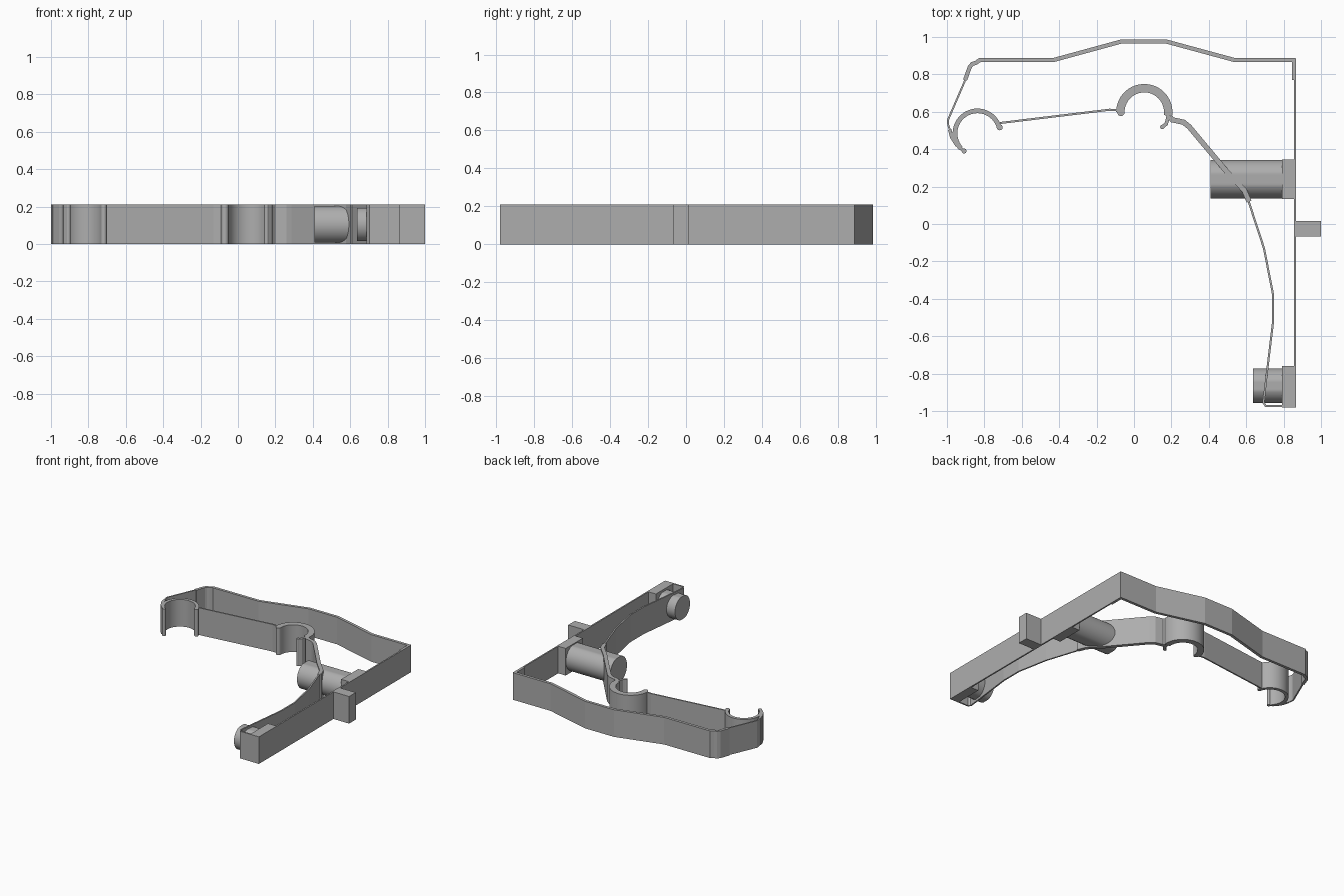
import bpy, bmesh
from math import cos, sin, radians
from mathutils import Vector

if "Cube" in bpy.data.objects:
    bpy.data.objects.remove(bpy.data.objects["Cube"])

HEIGHT = 0.21
grey = bpy.data.materials.new("plain grey")
grey.use_nodes = True
grey.diffuse_color = (0.42, 0.42, 0.42, 1)
grey.node_tree.nodes["Principled BSDF"].inputs["Base Color"].default_value = grey.diffuse_color


def finish(name, bm, smooth=False):
    bmesh.ops.recalc_face_normals(bm, faces=bm.faces[:])
    mesh = bpy.data.meshes.new(name)
    bm.to_mesh(mesh)
    bm.free()
    mesh.materials.append(grey)
    ob = bpy.data.objects.new(name, mesh)
    bpy.context.collection.objects.link(ob)
    if smooth:
        bpy.ops.object.select_all(action="DESELECT")
        ob.select_set(True)
        bpy.context.view_layer.objects.active = ob
        bpy.ops.object.shade_smooth_by_angle(angle=radians(30))
    return ob


def ribbon(name, path, width, smooth=False):
    """Upright strip following a plan path, with mitred bends."""
    pts = [Vector(p) for p in path]
    bm = bmesh.new()
    rings = []
    for i, p in enumerate(pts):
        a = (p - pts[i - 1]).normalized() if i else None
        b = (pts[i + 1] - p).normalized() if i < len(pts) - 1 else None
        a, b = a or b, b or a
        t = (a + b).normalized()
        off = Vector((-t.y, t.x)) * (width / 2 / max(t.dot(a), 0.5))
        rings.append([bm.verts.new((*q, z)) for q, z in
                      ((p + off, 0), (p - off, 0), (p - off, HEIGHT), (p + off, HEIGHT))])
    for r, s in zip(rings, rings[1:]):
        for k in range(4):
            n = (k + 1) % 4
            bm.faces.new((r[k], r[n], s[n], s[k]))
    bm.faces.new(rings[0])
    bm.faces.new(rings[-1])
    return finish(name, bm, smooth)


def arc(cx, cy, r, start, end, steps=28):
    angles = [radians(start + (end - start) * i / steps) for i in range(steps + 1)]
    return [(cx + r * cos(a), cy + r * sin(a)) for a in angles]


def block(name, x0, x1, y0, y1):
    bm = bmesh.new()
    bmesh.ops.create_cube(bm, size=1)
    for v in bm.verts:
        v.co = ((x0 + x1) / 2 + v.co.x * (x1 - x0),
                (y0 + y1) / 2 + v.co.y * (y1 - y0), (v.co.z + 0.5) * HEIGHT)
    return finish(name, bm)


def tip(name, x, y, r):
    """Rounded end of a strip."""
    bm = bmesh.new()
    bmesh.ops.create_cone(bm, cap_ends=True, segments=16, radius1=r, radius2=r, depth=HEIGHT)
    bmesh.ops.translate(bm, verts=bm.verts, vec=(x, y, HEIGHT / 2))
    return finish(name, bm, True)


def peg(name, x0, x1, y, r, flat):
    """Sideways round peg with flats along its top and bottom."""
    bm = bmesh.new()
    bmesh.ops.create_cone(bm, cap_ends=True, segments=64, radius1=r, radius2=r, depth=x1 - x0)
    for v in bm.verts:
        x, side, up = v.co.z, v.co.y, v.co.x
        v.co = ((x0 + x1) / 2 + x, y + side, HEIGHT / 2 + max(-flat, min(flat, up)))
    return finish(name, bm, True)


# Outer frame
ribbon("back_band", [(-0.903, 0.77), (-0.878, 0.84), (-0.865, 0.855), (-0.845, 0.862),
                     (-0.825, 0.876), (-0.433, 0.876), (-0.07, 0.975), (0.175, 0.975),
                     (0.54, 0.876), (0.864, 0.876)], 0.022)
ribbon("corner_stiffener", [(0.855, 0.885), (0.855, 0.77)], 0.02)
ribbon("side_wall", [(0.86, 0.885), (0.86, -0.97)], 0.011)
block("side_knob", 0.86, 1.0, -0.067, 0.015)

# Left clip and its spring link to the frame
ribbon("left_link", [(-0.9, 0.775), (-0.995, 0.555), (-0.993, 0.53), (-0.975, 0.47)], 0.01)
ribbon("left_hook", [(-0.985, 0.505), (-0.975, 0.465), (-0.95, 0.425), (-0.908, 0.388)], 0.018)
tip("left_hook_tip", -0.908, 0.39, 0.013)
ribbon("left_clip", arc(-0.837, 0.485, 0.12, 14, 222), 0.025, True)
tip("left_clip_tip", -0.718, 0.517, 0.016)

# Arm between the clips
ribbon("clip_arm", [(-0.715, 0.54), (-0.13, 0.611), (-0.08, 0.607)], 0.011)

# Middle clip
ribbon("middle_clip", arc(0.055, 0.598, 0.128, -8, 180), 0.045, True)
tip("middle_clip_tip", -0.07, 0.597, 0.02)
ribbon("middle_clip_lip", [(0.185, 0.6), (0.181, 0.565), (0.172, 0.535), (0.15, 0.517)], 0.019)
tip("middle_lip_tip", 0.152, 0.519, 0.012)

# Lever arm and its long spring
ribbon("lever_arm", [(0.19, 0.575), (0.205, 0.557), (0.265, 0.544), (0.295, 0.52),
                     (0.5, 0.275), (0.59, 0.18), (0.615, 0.12)], 0.028)
ribbon("long_spring", [(0.6, 0.16), (0.695, -0.13), (0.742, -0.37), (0.742, -0.535),
                       (0.71, -0.8), (0.692, -0.955), (0.705, -0.974), (0.86, -0.974)], 0.011)

# Pegs and their mounting blocks
peg("upper_peg", 0.41, 0.8, 0.24, 0.103, 0.097)
block("upper_mount", 0.79, 0.865, 0.135, 0.345)
peg("lower_peg", 0.635, 0.8, -0.864, 0.092, 0.088)
block("lower_mount", 0.79, 0.865, -0.98, -0.76)
